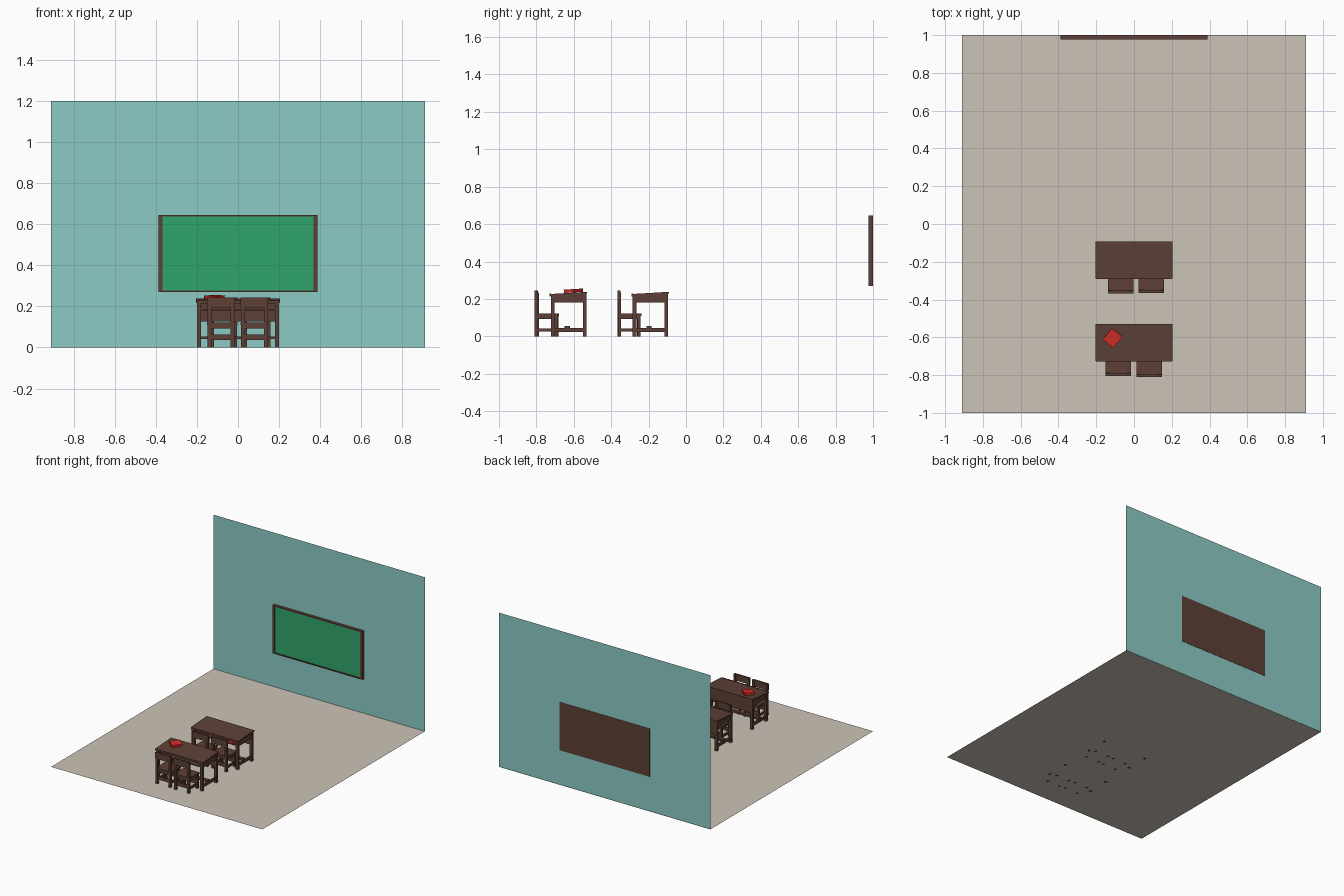
import bpy, bmesh, math
from mathutils import Matrix, Vector

if "Cube" in bpy.data.objects:
    bpy.data.objects.remove(bpy.data.objects["Cube"])


def material(name, r, g, b):
    lin = [(c / 255 / 12.92) if c < 11 else ((c / 255 + 0.055) / 1.055) ** 2.4 for c in (r, g, b)]
    m = bpy.data.materials.new(name)
    m.diffuse_color = (*lin, 1)
    m.use_nodes = True
    m.node_tree.nodes["Principled BSDF"].inputs["Base Color"].default_value = m.diffuse_color
    return m


WOOD = material("dark wood", 93, 64, 54)
GREEN = material("board green", 48, 165, 107)
RED = material("book red", 212, 45, 42)
WALL = material("wall teal", 140, 203, 197)
FLOOR = material("floor beige", 204, 196, 183)


def build(name, boxes, mat, matrix=Matrix(), slope=None):
    """Boxes are (x0, x1, y0, y1, z0, z1); slope(v) may move corners."""
    bm = bmesh.new()
    for x0, x1, y0, y1, z0, z1 in boxes:
        made = bmesh.ops.create_cube(bm, size=1)["verts"]
        for v in made:
            v.co = Vector((x1 if v.co.x > 0 else x0, y1 if v.co.y > 0 else y0, z1 if v.co.z > 0 else z0))
            if slope:
                v.co = slope(v.co)
    me = bpy.data.meshes.new(name)
    bm.to_mesh(me)
    bm.free()
    me.materials.append(mat)
    ob = bpy.data.objects.new(name, me)
    ob.matrix_world = matrix
    bpy.context.collection.objects.link(ob)
    return ob


def plane(name, corners, mat):
    me = bpy.data.meshes.new(name)
    me.from_pydata(corners, [], [(0, 1, 2, 3)])
    me.materials.append(mat)
    bpy.context.collection.objects.link(bpy.data.objects.new(name, me))


# room
plane("floor", [(-.91, -1, .001), (.91, -1, .001), (.91, 1, .001), (-.91, 1, .001)], FLOOR)
plane("wall", [(-.91, .998, 0), (.91, .998, 0), (.91, .998, 1.2), (-.91, .998, 1.2)], WALL)

# board: backing, frame and green panel
build("board_frame", [(-.388, .388, .988, 1, .27, .645),
                      (-.388, -.368, .976, .99, .27, .645), (.368, .388, .976, .99, .27, .645),
                      (-.37, .37, .976, .99, .637, .645), (-.37, .37, .976, .99, .27, .278)], WOOD)
build("board_panel", [(-.369, .369, .982, .989, .277, .638)], GREEN)


def tilt(co):
    # parts above the shelf follow the sloping desktop
    return Vector((co.x, co.y, co.z + co.y * .06 if co.z > .2 else co.z))


def desk(cy):
    at = Matrix.Translation((0, cy, 0))
    build("desktop", [(-.205, .205, -.098, .098, .222, .232)], WOOD, at, tilt)
    build("desktop_lip", [(-.2, .2, -.102, -.094, .220, .234)], WOOD, at, tilt)
    legs, rails, sides = [], [], []
    for s in (-1, 1):
        a, b = sorted((s * .18, s * .2))
        for y in (-.095, .075):
            legs.append((a, b, y, y + .02, 0, .222))
        rails.append((a + .003, b - .003, -.08, .08, .024, .044))
        sides.append((a + .002, b - .002, -.095, .095, .18, .224))
    build("desk_legs", legs, WOOD, at, tilt)
    build("desk_side_panels", sides, WOOD, at, tilt)
    build("desk_stretchers", rails + [(-.19, .19, -.022, .006, .040, .054)], WOOD, at)
    build("desk_shelf", [(-.19, .19, -.09, .085, .18, .187)], WOOD, at)
    build("desk_back_panel", [(-.19, .19, .080, .092, .127, .224)], WOOD, at, tilt)


def chair(cx, y):
    at = Matrix.Translation((cx, y, 0))
    build("chair_seat", [(-.067, .067, .006, .127, .108, .121)], WOOD, at)
    posts, rails = [], []
    for s in (-1, 1):
        a, b = sorted((s * .047, s * .065))
        posts += [(a, b, .002, .018, 0, .235), (a, b, .105, .123, 0, .11)]
        rails += [(a + .003, b - .003, .01, .115, .025, .042),
                  (a + .003, b - .003, .01, .115, .093, .11)]
    for y0 in (.005, .108):
        rails += [(-.055, .055, y0, y0 + .011, .093, .11), (-.055, .055, y0, y0 + .011, .035, .062)]
    build("chair_legs", posts, WOOD, at)
    build("chair_rails", rails, WOOD, at)
    build("chair_backrest", [(-.067, .067, 0, .014, .195, .244)], WOOD, at)


def book(loc, angle, pitch):
    at = Matrix.Translation(loc) @ Matrix.Rotation(pitch, 4, 'X') @ Matrix.Rotation(angle, 4, 'Z')
    build("book", [(-.036, .036, -.038, .038, 0, .003), (-.036, .036, -.038, .038, .015, .018),
                   (-.036, -.032, -.038, .038, .002, .016), (-.034, .033, -.035, .035, .003, .015)], RED, at)


desk(-.19)
desk(-.627)
for x, y in ((-.07, -.367), (.092, -.365), (-.083, -.805), (.08, -.811)):
    chair(x, y)
book((-.113, -.603, .2345), math.radians(-40), math.radians(3.4))
book((.125, -.235, .187), math.radians(15), 0)
